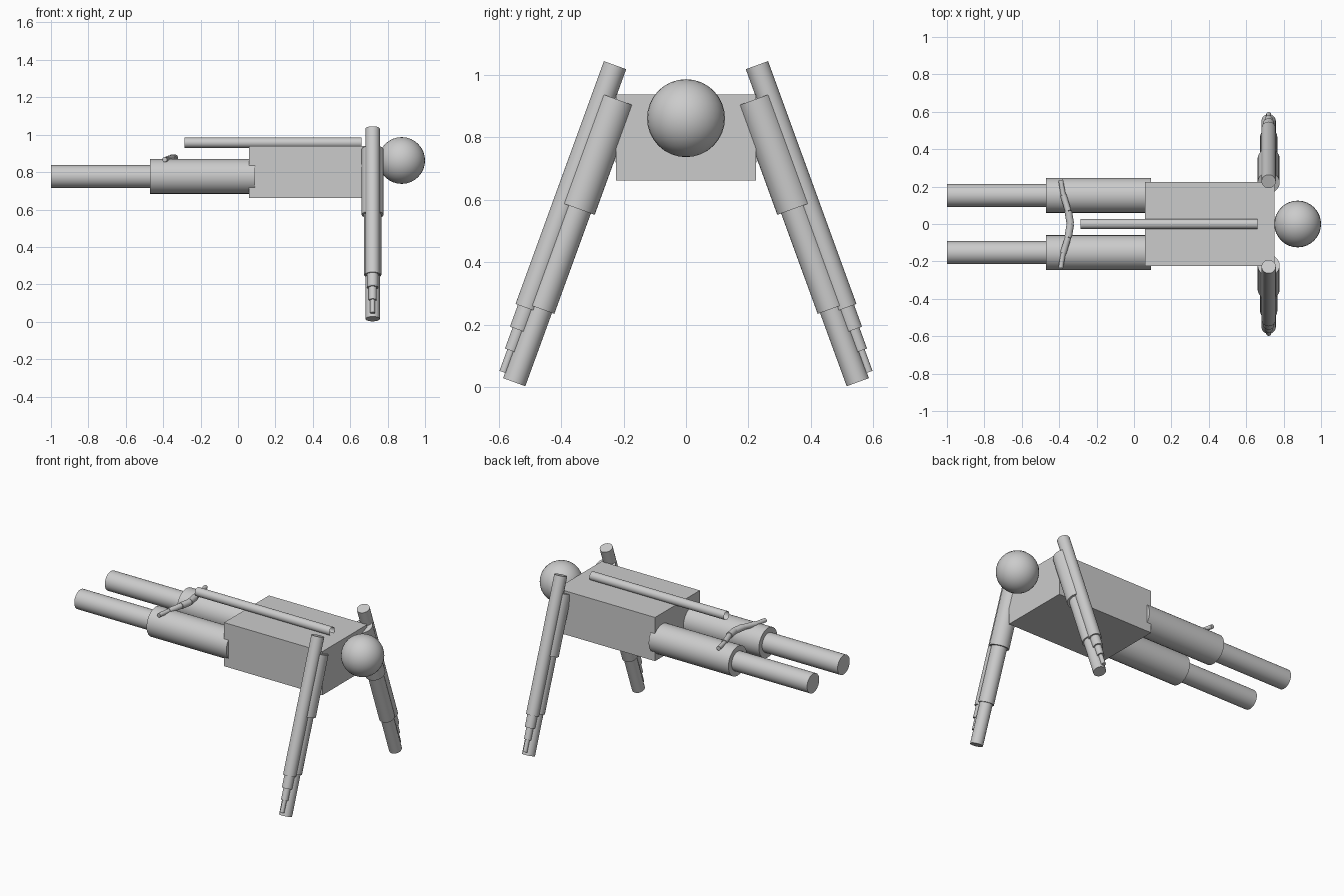
import bpy
from math import radians, sin, cos
from mathutils import Vector

cube = bpy.data.objects.get("Cube")
if cube:
    bpy.data.objects.remove(cube, do_unlink=True)

grey = bpy.data.materials.new("plain_grey")
grey.use_nodes = True
colour = (0.6, 0.6, 0.6, 1)
grey.diffuse_color = colour
grey.node_tree.nodes["Principled BSDF"].inputs["Base Color"].default_value = colour


def finish(name, smooth=True):
    ob = bpy.context.object
    ob.name = name
    ob.data.materials.append(grey)
    if smooth:
        bpy.ops.object.shade_smooth_by_angle(angle=radians(35))
    return ob


def rod(name, start, end, radius, cap="NGON"):
    """Cylinder running from start to end."""
    a, b = Vector(start), Vector(end)
    bpy.ops.mesh.primitive_cylinder_add(
        vertices=32, radius=radius, depth=(b - a).length, end_fill_type=cap,
        location=(a + b) / 2, rotation=(b - a).to_track_quat("Z", "Y").to_euler())
    return finish(name)


# Torso and head
bpy.ops.mesh.primitive_cube_add(size=1, location=(0.405, 0, 0.8))
bpy.context.object.scale = (0.69, 0.45, 0.277)
finish("torso", smooth=False)
bpy.ops.mesh.primitive_uv_sphere_add(segments=32, ring_count=16, radius=0.125,
                                     location=(0.875, 0, 0.862))
finish("head")

# Open tube along the back
rod("back_tube", (-0.285, 0, 0.957), (0.66, 0, 0.957), 0.027, "NOTHING")

# Arms splay outwards from the shoulders; a stepped rod lies along the outside
TILT = radians(20)
ARM_X = 0.72


def arm_point(side, top, z):
    """Point at height z on a splayed line through top (y, z)."""
    y = top[0] + (top[1] - z) * sin(TILT) / cos(TILT)
    return (ARM_X, side * y, z)


def splayed_chain(side, label, top, sections):
    z = top[1]
    for name, radius, z_end in sections:
        rod(f"{label}_{name}", arm_point(side, top, z), arm_point(side, top, z_end), radius)
        z = z_end


for side, label in ((1, "back"), (-1, "front")):
    splayed_chain(side, label, (0.221, 0.922), (
        ("upper_arm", 0.059, 0.572),
        ("forearm", 0.046, 0.25),
        ("hand", 0.038, 0.015)))
    splayed_chain(side, label, (0.2276, 1.032), (
        ("arm_rod", 0.038, 0.253),
        ("rod_step_wide", 0.03, 0.183),
        ("rod_step_middle", 0.021, 0.116),
        ("rod_step_tip", 0.013, 0.047)))

    # Legs
    y = side * 0.153
    rod(f"{label}_thigh", (-0.47, y, 0.777), (0.09, y, 0.777), 0.093)
    rod(f"{label}_shin", (-1, y, 0.777), (-0.47, y, 0.777), 0.061)

    # Bent bar over the thighs, thinning outwards
    path = [(-0.34, 0, 0.875), (-0.352, 0.07, 0.875),
            (-0.378, 0.155, 0.869), (-0.392, 0.235, 0.867)]
    path = [(px, side * py, pz) for px, py, pz in path]
    for i, radius in enumerate((0.02, 0.017, 0.013)):
        rod(f"{label}_bar_{i + 1}", path[i], path[i + 1], radius)
